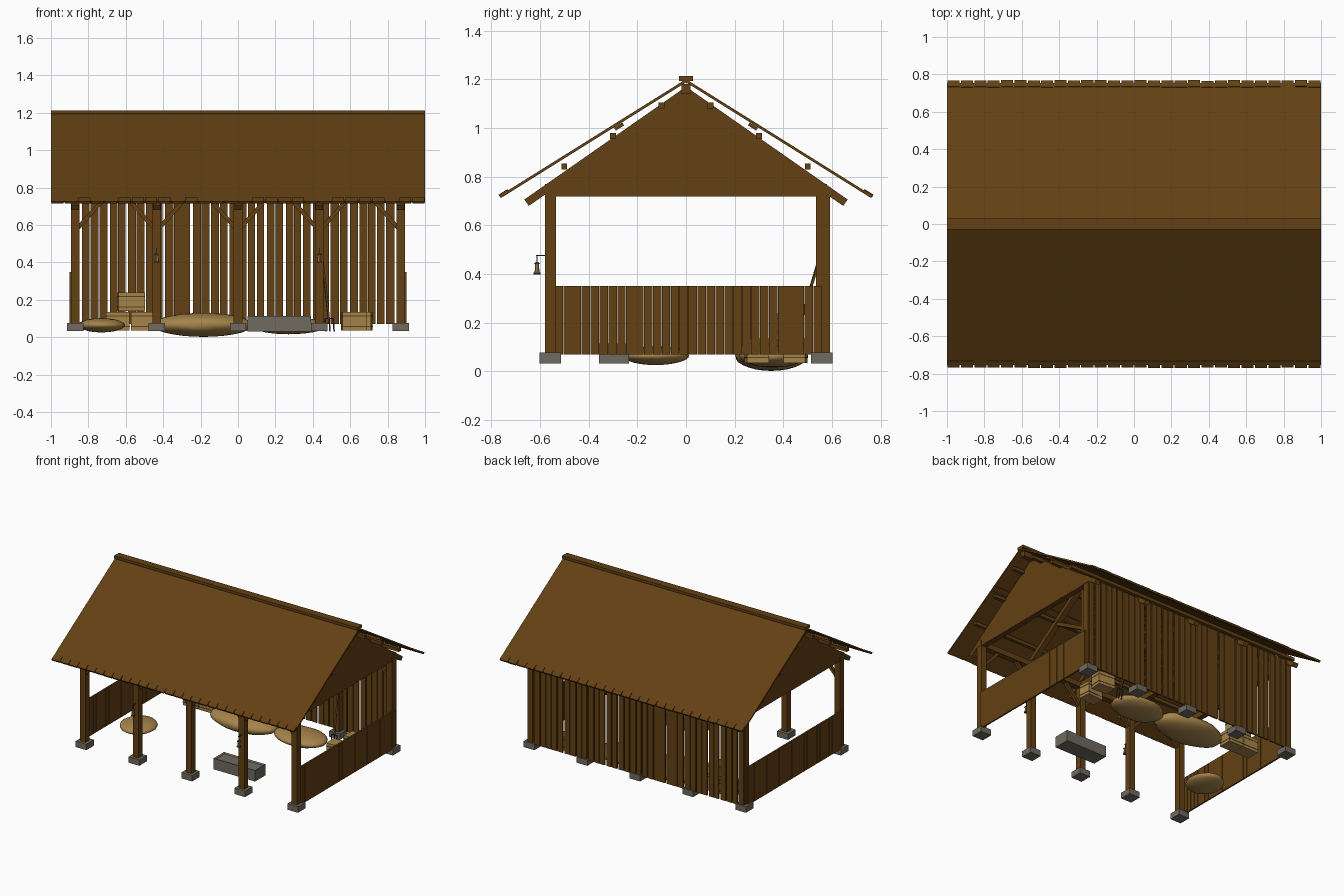
import bpy, bmesh, math, random
from mathutils import Vector, Matrix, noise

if "Cube" in bpy.data.objects:
    bpy.data.objects.remove(bpy.data.objects["Cube"])

random.seed(4)

def material(name, rgb):
    m = bpy.data.materials.new(name)
    m.diffuse_color = (*rgb, 1)
    m.use_nodes = True
    m.node_tree.nodes["Principled BSDF"].inputs["Base Color"].default_value = m.diffuse_color
    return m

WOOD = material("brown wood", (0.125, 0.052, 0.007))
STRAW = material("straw", (0.38, 0.23, 0.07))
STONE = material("grey stone", (0.16, 0.145, 0.115))
IRON = material("dark iron", (0.05, 0.045, 0.04))
GLOW = material("lantern glass", (0.42, 0.28, 0.10))

def finish(name, bm, mat):
    me = bpy.data.meshes.new(name)
    bm.to_mesh(me)
    bm.free()
    me.materials.append(mat)
    ob = bpy.data.objects.new(name, me)
    bpy.context.collection.objects.link(ob)
    return ob

def add_box(bm, c, s, rot=Matrix()):
    m = Matrix.Translation(c) @ rot @ Matrix.Diagonal((*s, 1))
    bmesh.ops.create_cube(bm, size=1, matrix=m)

def boxes(name, mat, items):
    """One object from many (centre, size[, rotation]) boxes."""
    bm = bmesh.new()
    for it in items:
        add_box(bm, *it)
    return finish(name, bm, mat)

def beam(a, b, w, h):
    """Box running from a to b, w wide sideways and h deep."""
    a, b = Vector(a), Vector(b)
    d = b - a
    zx = d.normalized()
    side = zx.cross(Vector((0, 0, 1)))
    side = side.normalized() if side.length > 1e-4 else Vector((0, 1, 0))
    up = side.cross(zx)
    rot = Matrix((zx, side, up)).transposed().to_4x4()
    return ((a + b) / 2, (d.length, w, h), rot)

POSTS = [-0.87, -0.435, 0, 0.435, 0.87]
ROW = 0.557

# Footings and posts
boxes("stone_footings", STONE,
      [((x, s * ROW, 0.055), (0.088, 0.088, 0.044)) for x in POSTS for s in (-1, 1)])
boxes("posts", WOOD,
      [((x, s * ROW, 0.42), (0.046, 0.046, 0.70)) for x in POSTS for s in (-1, 1)])

# Long plates, cross ties, and knee braces
boxes("wall_plates", WOOD, [((0, s * ROW, 0.738), (1.79, 0.044, 0.04)) for s in (-1, 1)])
boxes("tie_beams", WOOD, [((x, 0, 0.738), (0.04, 1.12, 0.04)) for x in POSTS])
braces = []
for x in POSTS:
    for d in (-1, 1):
        if abs(x + d * 0.13) < 0.88:
            for s in (-1, 1):
                braces.append(beam((x + d * 0.015, s * ROW, 0.585),
                                   (x + d * 0.135, s * ROW, 0.72), 0.022, 0.022))
boxes("knee_braces", WOOD, braces)

# Trusses: rafters at each post, king posts and struts inside
boxes("rafters", WOOD,
      [beam((x, s * 0.655, 0.693), (x, 0, 1.15), 0.04, 0.032) for x in POSTS for s in (-1, 1)])
inner = []
for x in POSTS[1:-1]:
    inner.append(((x, 0, 0.94), (0.032, 0.032, 0.40)))
    inner += [beam((x, 0, 0.78), (x, s * 0.28, 0.94), 0.025, 0.025) for s in (-1, 1)]
boxes("truss_struts", WOOD, inner)

# Ridge beam, purlins and cap
boxes("ridge_beam", WOOD, [((0, 0, 1.16), (1.96, 0.036, 0.04))])
boxes("purlins", WOOD, [((0, s * y, z), (1.96, 0.024, 0.024))
                        for s in (-1, 1) for y, z in ((0.1, 1.092), (0.3, 0.967), (0.5, 0.842))])
boxes("ridge_cap", WOOD, [((0, 0, 1.203), (2, 0.058, 0.02))])

# Roof sheets, mid battens, and row of eave boards
slabs, battens, eaves = [], [], []
for s in (-1, 1):
    slabs.append(beam((0, s * 0.752, 0.724), (0, 0, 1.194), 2.0, 0.011))
    tilt = Matrix.Rotation(-s * math.atan2(0.47, 0.752), 4, 'X')
    battens.append(((0, s * 0.275, 1.006), (1.98, 0.04, 0.014), tilt))
    n = 28
    for i in range(n):
        w = 2.0 / n
        off = random.uniform(-0.002, 0.003)
        eaves.append(((-1 + w * (i + 0.5), s * (0.747 + off), 0.7305), (w * 0.9, 0.04, 0.014), tilt))
boxes("roof_sheets", WOOD, slabs)
boxes("roof_battens", WOOD, battens)
boxes("eave_boards", WOOD, eaves)

# Solid gable ends
for s, nm in ((-1, "left_gable"), (1, "right_gable")):
    bm = bmesh.new()
    prof = [(-0.56, 0.72), (0.56, 0.72), (0.56, 0.755), (0, 1.15), (-0.56, 0.755)]
    f = bm.faces.new([bm.verts.new((s * 0.875, y, z)) for y, z in prof])
    g = bmesh.ops.extrude_face_region(bm, geom=[f])
    bmesh.ops.translate(bm, vec=(s * 0.016, 0, 0),
                        verts=[v for v in g["geom"] if isinstance(v, bmesh.types.BMVert)])
    bmesh.ops.recalc_face_normals(bm, faces=bm.faces)
    finish(nm, bm, WOOD)

# Back wall of gapped planks, and low plank walls at both ends
n = 36
p = 1.78 / n
boxes("back_wall_planks", WOOD,
      [((-0.89 + p * (i + 0.5) + random.uniform(-0.004, 0.004), 0.586, 0.41),
        (p * random.uniform(0.76, 0.92), 0.012, 0.68)) for i in range(n)])
n = 30
p = 1.10 / n
boxes("end_wall_planks", WOOD,
      [((s * 0.896, -0.54 + p * (i + 0.5), 0.21), (0.012, p * random.uniform(0.92, 0.98), 0.28))
       for s in (-1, 1) for i in range(n)])

# Heaps of straw: flattened, slightly lumpy balls
def heap(name, c, r):
    bm = bmesh.new()
    bmesh.ops.create_uvsphere(bm, u_segments=28, v_segments=14, radius=1)
    for v in bm.verts:
        k = 1 + 0.06 * noise.noise(v.co * 1.8 + Vector(c) * 9)
        v.co = Vector((v.co.x * r[0] * k, v.co.y * r[1] * k, v.co.z * r[2])) + Vector(c)
    for f in bm.faces:
        f.smooth = True
    finish(name, bm, STRAW)

heap("large_straw_heap", (-0.185, 0.35, 0.066), (0.265, 0.15, 0.064))
heap("medium_straw_heap", (0.27, 0.355, 0.062), (0.20, 0.135, 0.046))
heap("small_straw_heap", (-0.73, -0.125, 0.064), (0.125, 0.135, 0.038))

# Straw bales tied with cords
bales = [((-0.642, 0.41, 0.085), (0.125, 0.10, 0.10), 0),
         ((-0.512, 0.41, 0.085), (0.118, 0.10, 0.10), 0),
         ((-0.572, 0.41, 0.19), (0.142, 0.10, 0.10), 0.06),
         ((0.62, 0.29, 0.085), (0.13, 0.09, 0.10), 0.08),
         ((0.65, 0.45, 0.085), (0.13, 0.09, 0.10), -0.08)]
boxes("straw_bales", STRAW, [(c, s, Matrix.Rotation(a, 4, 'Z')) for c, s, a in bales])
boxes("bale_cords", WOOD,
      [((c[0], c[1], c[2] + dz), (s[0] + 0.004, s[1] + 0.004, 0.004), Matrix.Rotation(a, 4, 'Z'))
       for c, s, a in bales for dz in (-0.028, 0.028)])

# Stone trough block with a shallow raised rim
bm = bmesh.new()
add_box(bm, (0.22, -0.296, 0.073), (0.34, 0.122, 0.082))
top = max(bm.faces, key=lambda f: f.calc_center_median().z)
bmesh.ops.inset_region(bm, faces=[top], thickness=0.012, depth=-0.008)
finish("stone_trough", bm, STONE)

# Hay fork leaning on the back wall
fork = [beam((0.485, 0.44, 0.10), (0.44, 0.565, 0.52), 0.01, 0.01)]
boxes("fork_handle", WOOD, fork)
tines = [((0.487, 0.437, 0.10), (0.05, 0.007, 0.007))]
tines += [beam((0.487 + d, 0.437, 0.10), (0.492 + d, 0.425, 0.03), 0.006, 0.006) for d in (-0.022, 0, 0.022)]
boxes("fork_tines", IRON, tines)

# Lanterns hung on brackets from two front posts
for x, nm in ((-0.435, "left"), (0.435, "right")):
    y = -0.612
    for part, mat, z, h, r1, r2 in (("glass", GLOW, 0.423, 0.036, 0.010, 0.008),
                                    ("base", IRON, 0.402, 0.007, 0.014, 0.014),
                                    ("cap", IRON, 0.445, 0.009, 0.014, 0.005)):
        bm = bmesh.new()
        bmesh.ops.create_cone(bm, cap_ends=True, segments=8, radius1=r1, radius2=r2, depth=h,
                              matrix=Matrix.Translation((x, y, z)))
        finish(f"{nm}_lantern_{part}", bm, mat)
    boxes(f"{nm}_lantern_bracket", IRON, [((x, -0.597, 0.476), (0.005, 0.04, 0.005)),
                                          ((x, y, 0.462), (0.003, 0.003, 0.028))])
